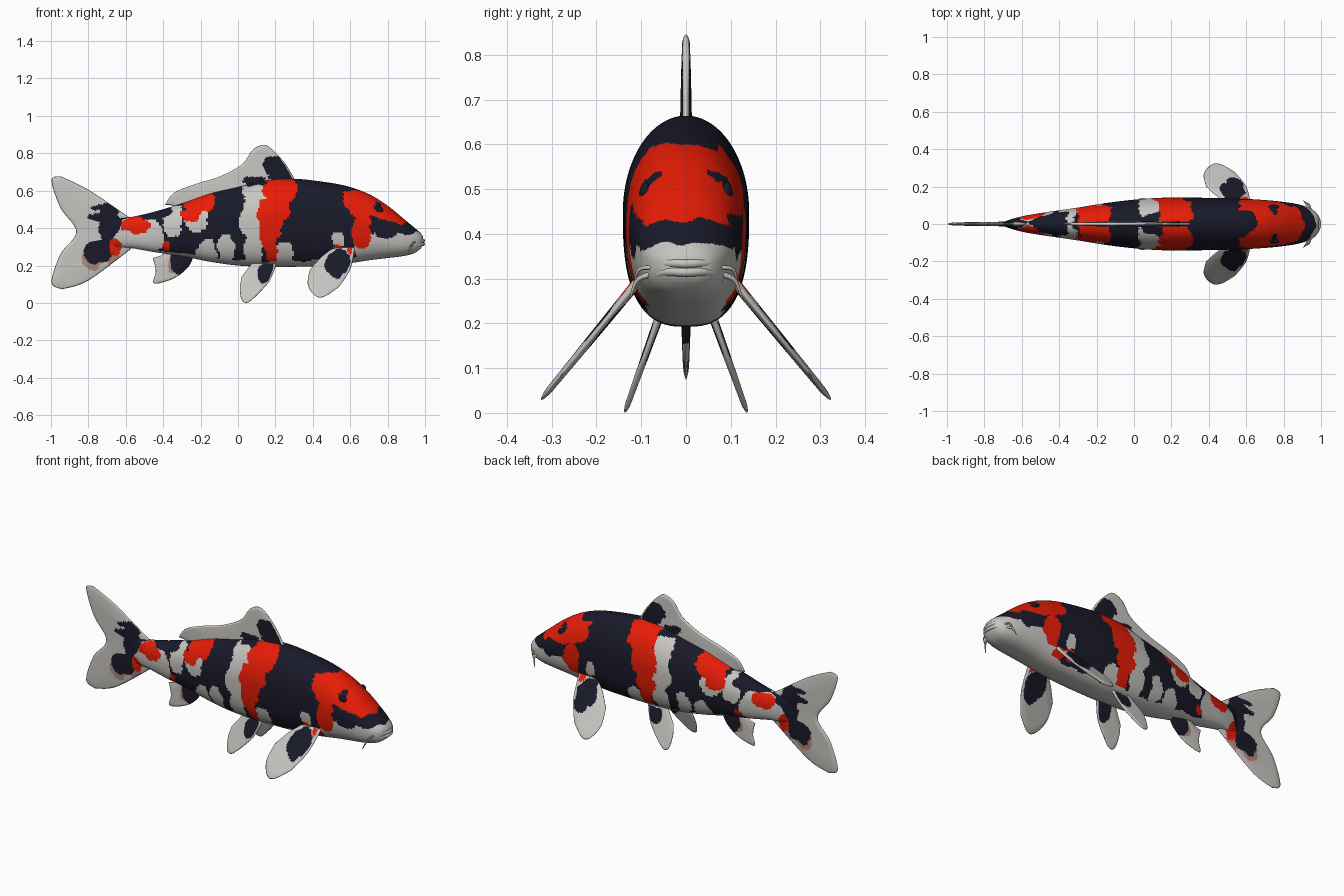
import bpy, bmesh, math
from mathutils import Vector, noise

if "Cube" in bpy.data.objects:
    bpy.data.objects.remove(bpy.data.objects["Cube"])


def make_material(name, colour):
    mat = bpy.data.materials.new(name)
    mat.use_nodes = True
    mat.diffuse_color = (*colour, 1)
    mat.node_tree.nodes["Principled BSDF"].inputs["Base Color"].default_value = (*colour, 1)
    return mat


INK, WHITE, RED, PINK = range(4)
MATERIALS = [make_material("ink blue", (.0095, .01, .022)),
             make_material("pearl white", (.57, .56, .53)),
             make_material("scarlet", (.82, .012, .002)),
             make_material("faded pink", (.46, .25, .19))]


def spline(points, t):
    """Smooth curve through the points, t from 0 to 1."""
    last = len(points) - 1
    i = min(int(t * last), last - 1)
    f = t * last - i
    p0, p1, p2, p3 = (Vector(points[max(0, min(last, k))]) for k in range(i - 1, i + 3))
    return (p1 * 2 + (p2 - p0) * f + (p0 * 2 - p1 * 5 + p2 * 4 - p3) * f ** 2
            + (p1 * 3 - p0 - p2 * 3 + p3) * f ** 3) / 2


def patch_colour(point, patches, base):
    """Last ragged oval patch (colour, x, z, half length, half height) that holds the point."""
    wobble = noise.noise(point * 16) * .018 + noise.noise(point * 45) * .009
    shift = noise.noise(point * 16 + Vector((5, 3, 9))) * .02
    colour = base
    for paint, x, z, rx, rz in patches:
        if ((point.x + wobble - x) / rx) ** 2 + ((point.z + shift - z) / rz) ** 2 < 1:
            colour = paint
    return colour


def loft(name, rings, paint, capped=False):
    """Skin closed rings of points and colour each face by the paint rule."""
    bm = bmesh.new()
    loops = [[bm.verts.new(p) for p in ring] for ring in rings]
    for a, b in zip(loops, loops[1:]):
        for k in range(len(a)):
            n = (k + 1) % len(a)
            bm.faces.new((a[k], a[n], b[n], b[k]))
    if capped:
        bm.faces.new(loops[0])
        bm.faces.new(loops[-1])
    bmesh.ops.remove_doubles(bm, verts=bm.verts, dist=.00005)
    bmesh.ops.recalc_face_normals(bm, faces=bm.faces)
    for face in bm.faces:
        face.smooth = True
        face.material_index = paint(face.calc_center_median(), face.normal)
    mesh = bpy.data.meshes.new(name)
    bm.to_mesh(mesh)
    bm.free()
    for mat in MATERIALS:
        mesh.materials.append(mat)
    obj = bpy.data.objects.new(name, mesh)
    bpy.context.collection.objects.link(obj)


# Body: stations of x, top, bottom, half width
STATIONS = [(.99, .355, .315, .03), (.975, .375, .29, .06), (.94, .405, .265, .085),
            (.88, .455, .25, .105), (.8, .52, .24, .118), (.7, .582, .228, .128),
            (.58, .625, .21, .135), (.44, .65, .198, .139), (.29, .664, .193, .141),
            (.14, .655, .193, .14), (0, .62, .2, .13), (-.15, .585, .22, .112),
            (-.3, .532, .25, .088), (-.45, .487, .272, .066), (-.57, .46, .293, .047),
            (-.65, .455, .3, .028), (-.7, .44, .315, .01)]
BODY_PATCHES = [
    # Jaw and cheek
    (WHITE, .81, .28, .19, .095), (WHITE, .95, .32, .09, .06), (WHITE, .54, .34, .035, .04),
    # Middle white band
    (WHITE, .08, .57, .06, .09), (WHITE, .07, .44, .06, .09), (WHITE, .08, .29, .05, .1),
    (WHITE, .25, .265, .05, .06), (WHITE, -.06, .29, .04, .08), (WHITE, -.17, .27, .06, .07),
    # Rear white
    (WHITE, -.23, .45, .07, .07), (WHITE, -.35, .45, .05, .1), (WHITE, -.53, .36, .13, .11),
    (INK, -.45, .5, .1, .055), (INK, -.33, .29, .06, .08), (INK, -.67, .44, .06, .06),
    (INK, .07, .655, .06, .03),
    # Saddles
    (RED, .225, .61, .09, .085), (RED, .185, .49, .085, .09), (RED, .165, .38, .055, .09),
    (RED, .175, .27, .035, .06), (RED, -.21, .55, .09, .07), (RED, -.25, .47, .06, .05),
    (RED, -.545, .415, .07, .05), (RED, -.39, .31, .025, .025), (RED, -.65, .31, .03, .04),
    # Head cap
    (RED, .66, .56, .1, .1), (RED, .78, .52, .13, .08), (RED, .86, .46, .07, .05),
    (RED, .66, .38, .055, .09), (RED, .6, .27, .035, .03), (RED, .53, .28, .022, .025),
    (INK, .61, .66, .11, .065), (INK, .8, .39, .07, .045), (INK, .91, .4, .06, .03),
    (INK, .745, .51, .022, .025)]


def body_paint(point, normal):
    if normal.z < -.72 + .15 * noise.noise(point * 12):
        return WHITE
    return patch_colour(point, BODY_PATCHES, INK)


def body_ring(t, sides=112):
    x, top, bottom, width = spline(STATIONS, t)
    middle = bottom + .54 * (top - bottom)
    ring = []
    for k in range(sides):
        angle = math.tau * k / sides
        c, s = math.cos(angle), math.sin(angle)
        power = 1 if s > 0 else .75
        y = math.copysign(abs(c) ** power, c) * width
        rise = abs(s) ** power
        ring.append((x, y, middle + rise * (top - middle) if s > 0
                     else middle - rise * (middle - bottom)))
    return ring


loft("body", [body_ring(i / 260) for i in range(261)], body_paint, capped=True)


def fin(name, rays, thickness, patches, side=0, root=(0, 0), splay=0):
    """Thin fin from rays of three (x, z) points; side fins lean out from the root (y, z)."""
    across, along = 56, 44
    normal = Vector((0, 1, splay * side)).normalized()
    rings = []
    for j in range(along + 1):
        v = j / along
        row = [spline(ray, v) for ray in rays]
        near, far = [], []
        for k in range(across + 1):
            u = k / across
            p = spline(row, u)
            point = Vector((p.x, side * (root[0] + (root[1] - p.y) * splay), p.y))
            half = thickness * min(1, 5 * u, 5 * (1 - u)) ** .5 * (1 - .45 * v)
            half *= min(1, 8 * (1 - v)) ** .5
            near.append(point + normal * half)
            far.append(point - normal * half)
        rings.append(near + far[::-1])
    # Leading edges stay white
    loft(name, rings, lambda p, n: WHITE if n.x > .25 else patch_colour(p, patches, WHITE))


# Tail fin
fin("tail_fin", [
    [(-.57, .45), (-.8, .605), (-.95, .678)], [(-.6, .43), (-.81, .55), (-.997, .655)],
    [(-.62, .4), (-.79, .45), (-.95, .51)], [(-.63, .375), (-.75, .375), (-.865, .38)],
    [(-.62, .35), (-.79, .3), (-.95, .26)], [(-.6, .32), (-.81, .19), (-.997, .11)],
    [(-.57, .29), (-.8, .12), (-.94, .073)]], .014,
    [(PINK, -.78, .235, .065, .055), (PINK, -.66, .23, .04, .04), (INK, -.68, .38, .065, .12),
     (INK, -.69, .48, .045, .055), (INK, -.74, .515, .06, .018), (INK, -.74, .46, .07, .022),
     (INK, -.75, .27, .075, .065), (RED, -.65, .3, .03, .05)])

# Dorsal fin
fin("dorsal_fin", [
    [(.32, .63), (.26, .735), (.2, .805)], [(.27, .63), (.22, .76), (.145, .845)],
    [(.2, .63), (.15, .75), (.08, .82)], [(.1, .61), (.06, .69), (.02, .74)],
    [(0, .59), (-.05, .655), (-.1, .675)], [(-.1, .57), (-.17, .615), (-.22, .638)],
    [(-.2, .53), (-.27, .58), (-.34, .59)], [(-.3, .5), (-.35, .52), (-.39, .525)]], .014,
    [(PINK, .235, .765, .04, .045), (INK, .25, .69, .08, .055), (INK, .19, .735, .055, .055),
     (INK, .08, .66, .06, .022)])

# Anal fin
fin("anal_fin", [
    [(-.23, .27), (-.26, .2), (-.31, .15)], [(-.26, .28), (-.31, .2), (-.37, .12)],
    [(-.31, .28), (-.37, .2), (-.45, .105)], [(-.34, .28), (-.39, .22), (-.44, .17)],
    [(-.37, .29), (-.41, .255), (-.455, .24)]], .012,
    [(PINK, -.34, .2, .04, .04), (INK, -.305, .215, .06, .055)])

# Paired fins and face parts
for side, word in ((1, "left"), (-1, "right")):
    fin(word + "_pectoral_fin", [
        [(.625, .29), (.6, .18), (.54, .085)], [(.6, .3), (.54, .15), (.46, .033)],
        [(.57, .3), (.49, .16), (.41, .04)], [(.545, .3), (.45, .19), (.373, .1)],
        [(.52, .3), (.45, .25), (.385, .18)]], .012,
        [(INK, .53, .21, .065, .075), (RED, .605, .28, .03, .022)], side, (.118, .28), .82)
    fin(word + "_pelvic_fin", [
        [(.21, .22), (.17, .12), (.11, .05)], [(.18, .22), (.13, .1), (.055, .003)],
        [(.15, .22), (.09, .11), (.02, .015)], [(.11, .22), (.06, .14), (.01, .08)],
        [(.08, .22), (.05, .18), (.02, .14)]], .01,
        [(INK, .15, .165, .055, .05)], side, (.065, .2), .36)

    # Eye
    bpy.ops.mesh.primitive_uv_sphere_add(segments=20, ring_count=12, radius=.02,
                                         location=(.755, side * .091, .495))
    eye = bpy.context.object
    eye.name = word + "_eye"
    eye.scale.y = .6
    eye.data.materials.append(MATERIALS[INK])
    bpy.ops.object.shade_smooth()


def tube(name, points, radii):
    """Tapered white tube through the points."""
    curve = bpy.data.curves.new(name, "CURVE")
    curve.dimensions = "3D"
    curve.bevel_depth = 1
    curve.bevel_resolution = 2
    curve.use_fill_caps = True
    path = curve.splines.new("POLY")
    path.points.add(16)
    for i, point in enumerate(path.points):
        point.co = (*spline(points, i / 16), 1)
        point.radius = spline([(r, 0, 0) for r in radii], i / 16).x
    curve.materials.append(MATERIALS[WHITE])
    bpy.context.collection.objects.link(bpy.data.objects.new(name, curve))


# Lips and barbels
for name, height in (("upper_lip", .333), ("lower_lip", .314)):
    tube(name, [(.925, -.078, height - .02), (.972, -.05, height), (.99, 0, height),
                (.972, .05, height), (.925, .078, height - .02)],
         [.005, .009, .01, .009, .005])
for side, word in ((1, "left"), (-1, "right")):
    tube(word + "_long_barbel", [(.93, side * .08, .31), (.92, side * .11, .295),
                                 (.905, side * .125, .255)], [.007, .005, .002])
    tube(word + "_short_barbel", [(.945, side * .078, .325), (.935, side * .105, .32),
                                  (.915, side * .115, .29)], [.005, .004, .002])
